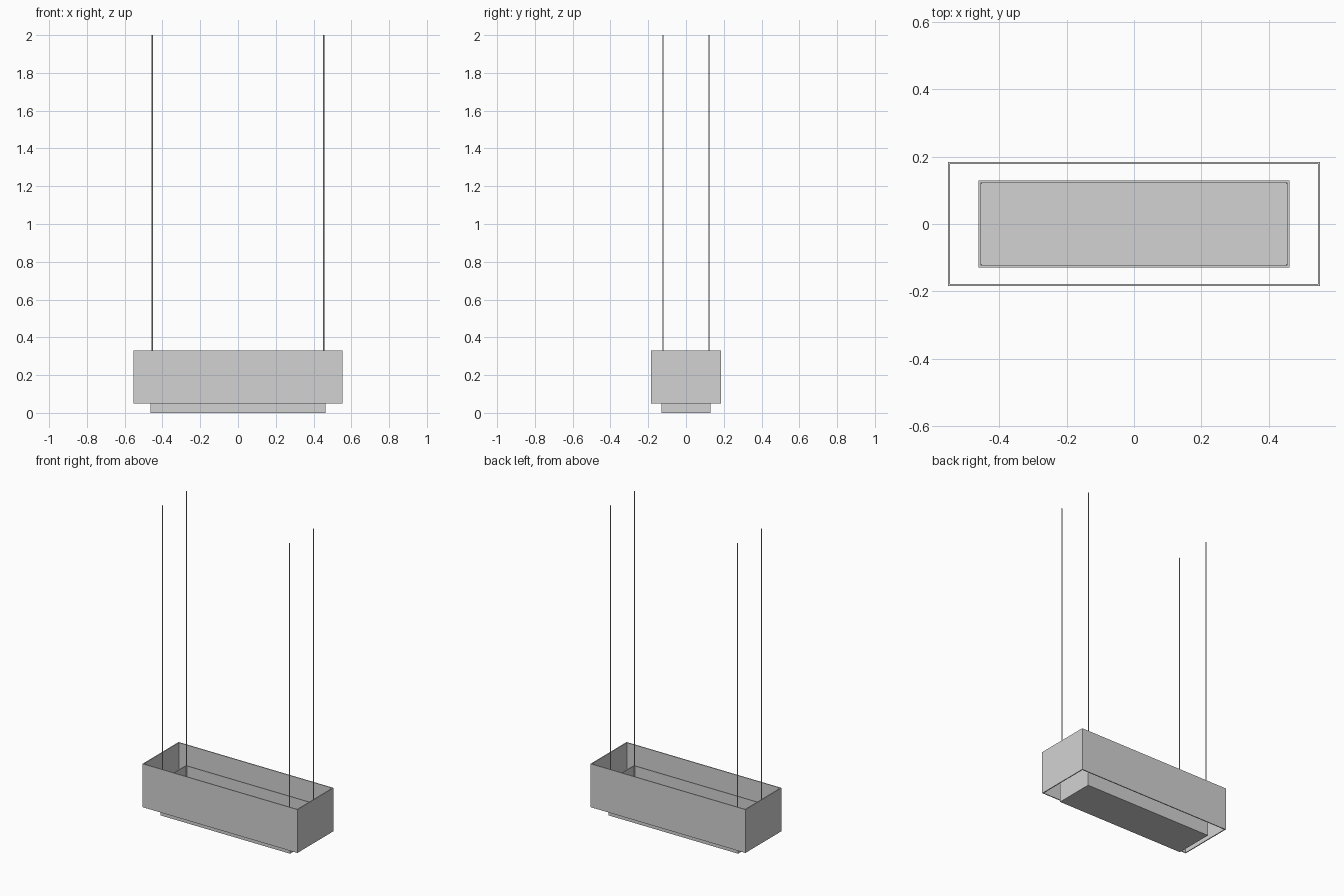
import bpy
import bmesh
from mathutils import Matrix

cube = bpy.data.objects.get("Cube")
if cube:
    bpy.data.objects.remove(cube, do_unlink=True)

grey = bpy.data.materials.new("light_grey")
grey.use_nodes = True
grey.diffuse_color = (0.65, 0.65, 0.65, 1)
grey.node_tree.nodes["Principled BSDF"].inputs["Base Color"].default_value = grey.diffuse_color


def finish(name, bm):
    bmesh.ops.recalc_face_normals(bm, faces=bm.faces)
    mesh = bpy.data.meshes.new(name)
    bm.to_mesh(mesh)
    bm.free()
    mesh.materials.append(grey)
    obj = bpy.data.objects.new(name, mesh)
    bpy.context.collection.objects.link(obj)
    return obj


def box(name, half_x, half_y, low, high):
    bm = bmesh.new()
    size = Matrix.Diagonal((2 * half_x, 2 * half_y, high - low, 1))
    bmesh.ops.create_cube(bm, size=1, matrix=Matrix.Translation((0, 0, (low + high) / 2)) @ size)
    return finish(name, bm)


def frame(name, half_x, half_y, low, high, wall):
    """Rectangular tube, open at the top and the bottom."""
    bm = bmesh.new()
    rings = []
    for inset, z in ((0, low), (0, high), (wall, high), (wall, low)):
        x, y = half_x - inset, half_y - inset
        rings.append([bm.verts.new((sx * x, sy * y, z))
                      for sx, sy in ((-1, -1), (1, -1), (1, 1), (-1, 1))])
    for k, ring in enumerate(rings):
        following = rings[(k + 1) % 4]
        for i in range(4):
            j = (i + 1) % 4
            bm.faces.new((ring[i], ring[j], following[j], following[i]))
    return finish(name, bm)


WALL = 0.006

# Outer shade, an open sleeve around the tray
frame("outer_shade", 0.553, 0.184, 0.05, 0.33, WALL)

# Inner tray: walls and a floor panel
frame("inner_tray_walls", 0.462, 0.129, 0, 0.226, WALL)
box("tray_floor", 0.462 - WALL, 0.129 - WALL, 0, WALL)

# Four suspension rods standing in the tray corners
for side, sx in (("right", -1), ("left", 1)):
    for end, sy in (("front", -1), ("back", 1)):
        bm = bmesh.new()
        bmesh.ops.create_cone(bm, cap_ends=True, segments=12, radius1=0.003, radius2=0.003,
                              depth=2 - WALL,
                              matrix=Matrix.Translation((sx * 0.454, sy * 0.121, 1 + WALL / 2)))
        for face in bm.faces:
            face.smooth = len(face.verts) == 4
        finish(f"{end}_{side}_rod", bm)
